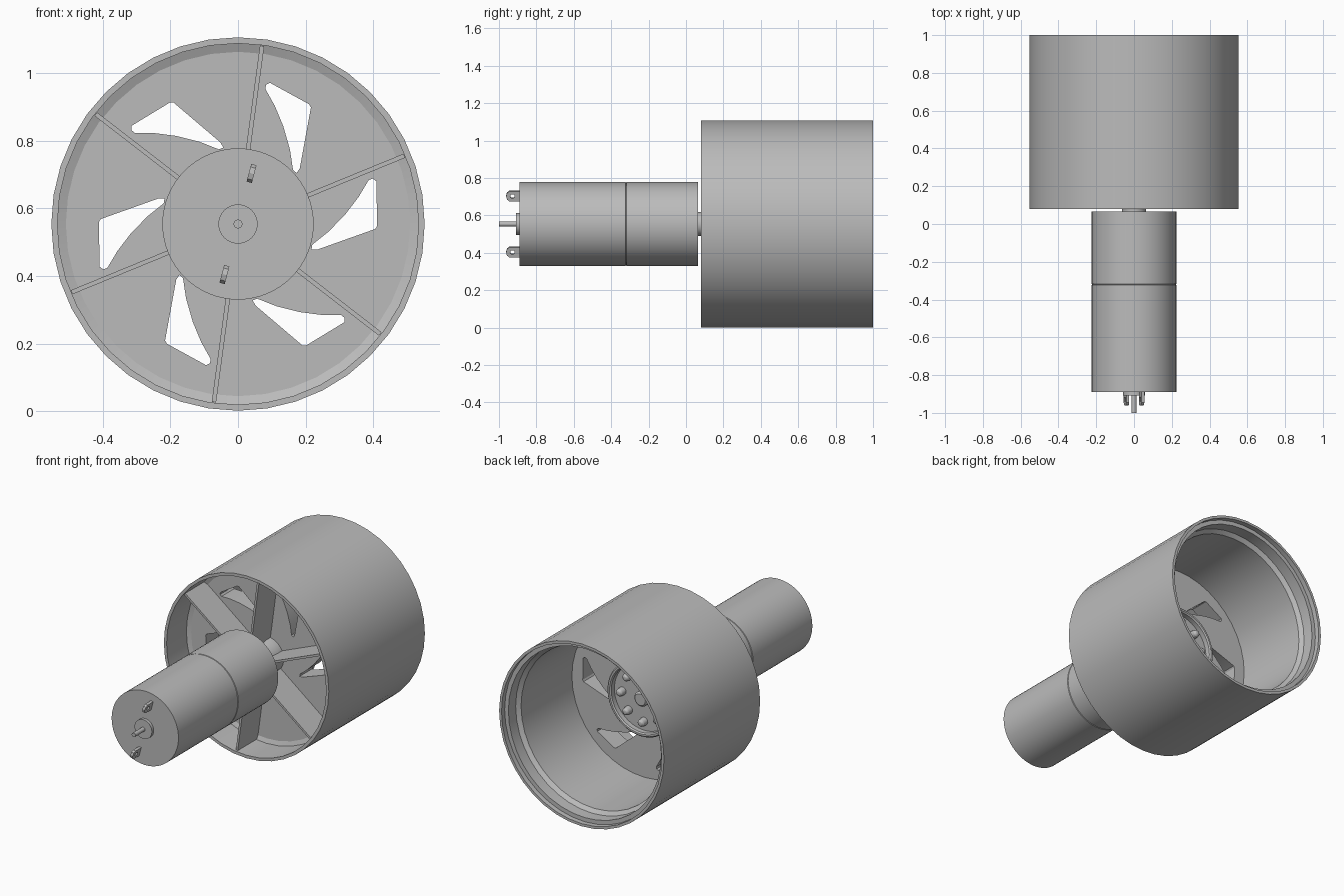
import bpy, bmesh, math
from mathutils import Matrix, Vector

if "Cube" in bpy.data.objects:
    bpy.data.objects.remove(bpy.data.objects["Cube"])

CZ = 0.554                      # height of the common axis
AXIS = Matrix.Translation((0, 0, CZ))

grey = bpy.data.materials.new("plain grey")
grey.use_nodes = True
grey.diffuse_color = (0.5, 0.5, 0.5, 1)
grey.node_tree.nodes["Principled BSDF"].inputs["Base Color"].default_value = (0.5, 0.5, 0.5, 1)


def finish(name, bm, matrix=AXIS, smooth=True):
    """Turn a bmesh into a finished part."""
    bmesh.ops.remove_doubles(bm, verts=bm.verts, dist=1e-5)
    bmesh.ops.transform(bm, matrix=matrix, verts=bm.verts)
    bmesh.ops.recalc_face_normals(bm, faces=bm.faces)
    mesh = bpy.data.meshes.new(name)
    bm.to_mesh(mesh)
    bm.free()
    mesh.materials.clear()
    mesh.materials.append(grey)
    obj = bpy.data.objects.new(name, mesh)
    bpy.context.collection.objects.link(obj)
    if smooth:
        bpy.ops.object.select_all(action='DESELECT')
        obj.select_set(True)
        bpy.context.view_layer.objects.active = obj
        bpy.ops.object.shade_smooth_by_angle(angle=math.radians(30))
    return obj


def lathe(name, profile, segments=64, closed=False, matrix=AXIS):
    """Revolve (radius, y) points about the y axis."""
    bm = bmesh.new()
    verts = [bm.verts.new((r, y, 0)) for r, y in profile]
    pairs = list(zip(verts, verts[1:]))
    if closed:
        pairs.append((verts[-1], verts[0]))
    edges = [bm.edges.new(p) for p in pairs]
    bmesh.ops.spin(bm, geom=verts + edges, cent=(0, 0, 0), axis=(0, 1, 0),
                   angle=math.tau, steps=segments, use_duplicate=False)
    return finish(name, bm, matrix)


def plate(name, outlines, thickness, matrix):
    """Extrude a filled 2D outline; further outlines become holes."""
    curve = bpy.data.curves.new(name + "_outline", 'CURVE')
    curve.dimensions = '2D'
    curve.fill_mode = 'BOTH'
    curve.extrude = thickness / 2
    for pts in outlines:
        spline = curve.splines.new('POLY')
        spline.points.add(len(pts) - 1)
        for p, (x, y) in zip(spline.points, pts):
            p.co = (x, y, 0, 1)
        spline.use_cyclic_u = True
    temp = bpy.data.objects.new(name + "_outline", curve)
    bpy.context.collection.objects.link(temp)
    deps = bpy.context.evaluated_depsgraph_get()
    mesh = bpy.data.meshes.new_from_object(temp.evaluated_get(deps))
    bm = bmesh.new()
    bm.from_mesh(mesh)
    bpy.data.objects.remove(temp)
    bpy.data.meshes.remove(mesh)
    return finish(name, bm, matrix)


def circle(r, n, cx=0, cy=0):
    return [(cx + r * math.cos(math.tau * i / n), cy + r * math.sin(math.tau * i / n))
            for i in range(n)]


def turned(pts, angle):
    c, s = math.cos(angle), math.sin(angle)
    return [(x * c - y * s, x * s + y * c) for x, y in pts]


# Wheel: stepped outer ring
lathe("wheel_rim", [(0.553, 0.08), (0.553, 1.0), (0.537, 1.0), (0.537, 0.97),
                    (0.512, 0.97), (0.512, 0.9), (0.49, 0.88), (0.485, 0.4),
                    (0.485, 0.29), (0.535, 0.27), (0.535, 0.08)], 40, closed=True)

# Wheel: web disc with six curved slots
slot = [(0.081, 0.40), (0.083, 0.413), (0.095, 0.418), (0.21, 0.355), (0.216, 0.345),
        (0.183, 0.165), (0.174, 0.151), (0.163, 0.16), (0.154, 0.22), (0.134, 0.29),
        (0.109, 0.35)]
slots = [turned(slot, i * math.tau / 6) for i in range(6)]
plate("web_disc", [circle(0.515, 40)] + slots, 0.12,
      Matrix.Translation((0, 0.34, CZ)) @ Matrix.Rotation(math.pi / 2, 4, 'X'))

# Wheel: front ribs
for i in range(6):
    bm = bmesh.new()
    bmesh.ops.create_cube(bm, size=1)
    place = Matrix.Translation((0.295, 0.19, 0)) @ Matrix.Diagonal((0.475, 0.2, 0.013, 1))
    spin = Matrix.Rotation(-math.radians(22.3 + 60 * i), 4, 'Y')
    finish(f"rib_{i + 1}", bm, AXIS @ spin @ place, smooth=False)

# Wheel: hub, rear ring and studs
lathe("hub", [(0, 0.075), (0.063, 0.075), (0.068, 0.1), (0.11, 0.24), (0.11, 0.3), (0, 0.3)])
lathe("hub_ring", [(0.2, 0.39), (0.2, 0.43), (0.207, 0.437), (0.218, 0.437),
                   (0.225, 0.43), (0.225, 0.39)], closed=True)
lathe("hub_cap", [(0, 0.44), (0.035, 0.44), (0.045, 0.43), (0.045, 0.39), (0, 0.39)], 32)
for i, (x, z) in enumerate(circle(0.145, 8)):
    lathe(f"stud_{i + 1}", [(0, 0.445), (0.012, 0.442), (0.021, 0.433), (0.024, 0.42),
                            (0.024, 0.39), (0, 0.39)], 16,
          matrix=AXIS @ Matrix.Translation((x, 0, z)))

# Motor: gearbox and can divided by a fine groove
lathe("gearbox", [(0, 0.065), (0.224, 0.065), (0.224, -0.317), (0.22, -0.32), (0, -0.32)])
lathe("motor_can", [(0, -0.32), (0.22, -0.32), (0.224, -0.323), (0.224, -0.89), (0, -0.89)])
lathe("output_shaft", [(0, 0.06), (0.063, 0.06), (0.063, 0.09), (0, 0.09)])
lathe("bearing_boss", [(0, -0.88), (0.058, -0.88), (0.058, -0.908), (0, -0.908)], 40)
lathe("rear_shaft", [(0, -0.9), (0.013, -0.9), (0.013, -1.0), (0, -1.0)], 24)

# Motor: two terminal tabs with holes
tab = [(-0.87, -0.027), (-0.945, -0.027), (-0.957, -0.018), (-0.962, 0),
       (-0.957, 0.018), (-0.945, 0.027), (-0.87, 0.027)]
yz_plane = Matrix(((0, 0, 1, 0), (1, 0, 0, 0), (0, 1, 0, 0), (0, 0, 0, 1)))
for side, half_turn in (("upper", 0), ("lower", math.pi)):
    tilt = Matrix.Rotation(math.radians(15) + half_turn, 4, 'Y')
    plate(side + "_terminal", [tab, circle(0.012, 12, -0.928, 0)], 0.016,
          AXIS @ tilt @ Matrix.Translation((0, 0, 0.155)) @ yz_plane)
